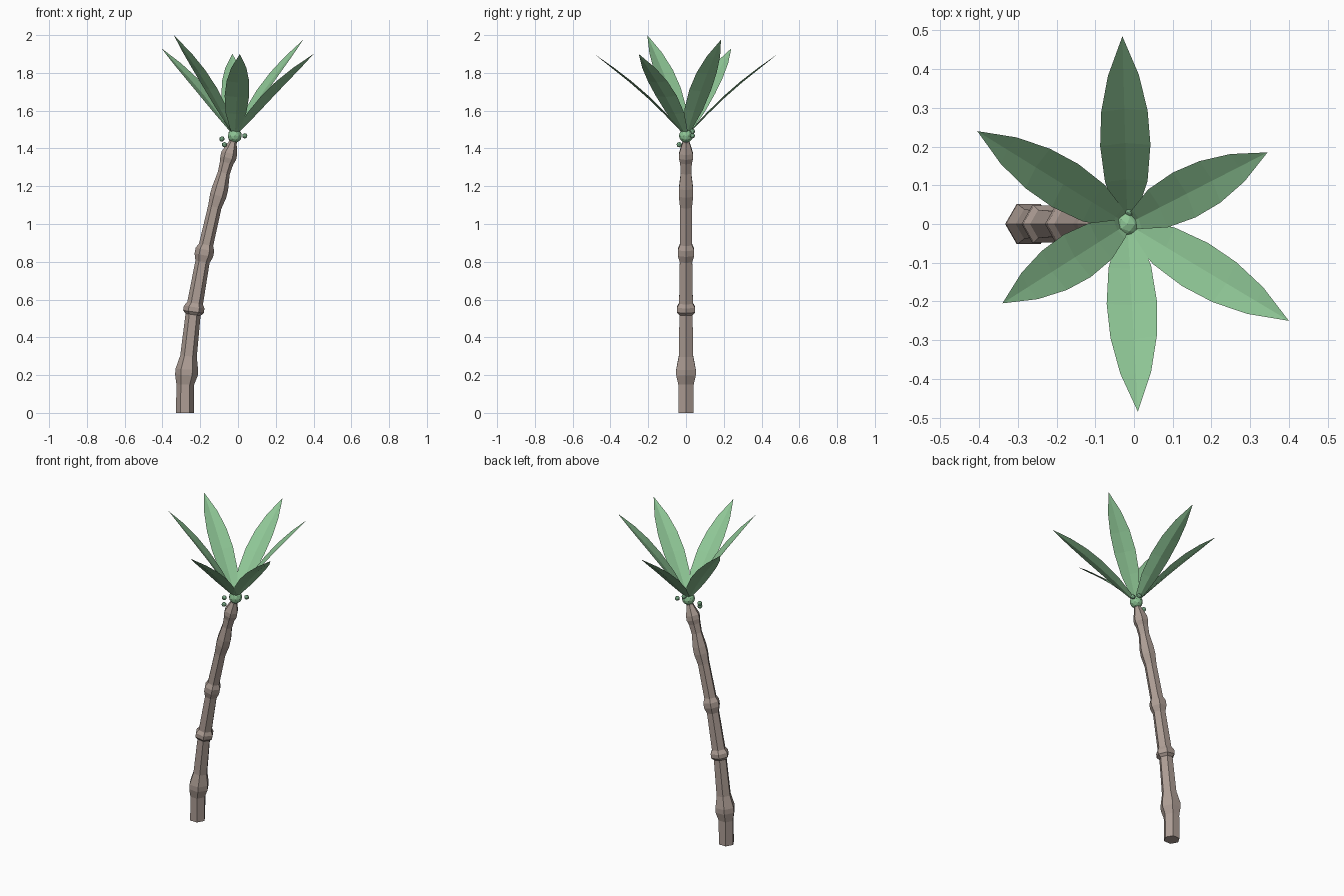
import bpy, bmesh, math
from mathutils import Vector

if "Cube" in bpy.data.objects:
    bpy.data.objects.remove(bpy.data.objects["Cube"])


def material(name, color):
    m = bpy.data.materials.new(name)
    m.diffuse_color = (*color, 1)
    m.use_nodes = True
    m.node_tree.nodes["Principled BSDF"].inputs["Base Color"].default_value = m.diffuse_color
    return m


BARK = material("bark", (0.42, 0.34, 0.30))
LEAF = material("leaf_green", (0.27, 0.56, 0.30))
FRUIT = material("fruit_green", (0.22, 0.46, 0.27))


def finish(bm, name, mat):
    bmesh.ops.recalc_face_normals(bm, faces=bm.faces)
    mesh = bpy.data.meshes.new(name)
    bm.to_mesh(mesh)
    bm.free()
    mesh.materials.append(mat)
    obj = bpy.data.objects.new(name, mesh)
    bpy.context.collection.objects.link(obj)
    return obj


# Trunk: hexagonal rings (x, z, radius, tilt in degrees) with swollen joints
RINGS = [
    (-0.281, 0.00, 0.047, 0), (-0.279, 0.15, 0.047, 0),
    (-0.273, 0.20, 0.060, 3), (-0.271, 0.23, 0.060, 3),
    (-0.262, 0.30, 0.044, 6), (-0.238, 0.52, 0.040, 8),
    (-0.236, 0.535, 0.055, 8), (-0.232, 0.56, 0.055, 8),
    (-0.227, 0.58, 0.042, 9), (-0.188, 0.80, 0.038, 10),
    (-0.181, 0.835, 0.050, 11), (-0.175, 0.865, 0.050, 11),
    (-0.169, 0.89, 0.038, 11), (-0.123, 1.09, 0.036, 14),
    (-0.105, 1.15, 0.044, 15), (-0.094, 1.19, 0.043, 15),
    (-0.075, 1.27, 0.032, 15), (-0.060, 1.325, 0.036, 15),
    (-0.052, 1.35, 0.043, 15), (-0.046, 1.375, 0.042, 15),
    (-0.028, 1.43, 0.022, 16), (-0.018, 1.465, 0.020, 16),
]
bm = bmesh.new()
loops = []
for x, z, r, tilt in RINGS:
    t = math.radians(tilt)
    loop = []
    for i in range(6):
        a = i * math.pi / 3
        c = r * math.cos(a)
        loop.append(bm.verts.new((x + c * math.cos(t), r * math.sin(a), z - c * math.sin(t))))
    loops.append(loop)
for lo, hi in zip(loops, loops[1:]):
    for i in range(6):
        j = (i + 1) % 6
        bm.faces.new((lo[i], lo[j], hi[j], hi[i]))
bm.faces.new(loops[0])
bm.faces.new(loops[-1])
finish(bm, "trunk", BARK)


# Crown bud and small fruits
def ball(name, loc, r, detail, mat):
    bm = bmesh.new()
    bmesh.ops.create_icosphere(bm, subdivisions=detail, radius=r)
    bmesh.ops.translate(bm, verts=bm.verts, vec=loc)
    finish(bm, name, mat)


CROWN = Vector((-0.017, 0, 1.467))
ball("crown_bud", CROWN, 0.038, 2, LEAF)
for i, p in enumerate([(-0.085, -0.015, 1.45), (-0.072, -0.036, 1.42), (0.036, 0.034, 1.467),
                       (-0.01, 0.034, 1.49)]):
    ball(f"fruit_{i + 1}", p, 0.014, 2, FRUIT)

# Leaves: pointed blades with a shallow midrib fold, bowed slightly upward
PROFILE = [(0.0, 0.010), (0.08, 0.028), (0.25, 0.055), (0.45, 0.065),
           (0.63, 0.060), (0.81, 0.040)]
TIPS = [(-0.03, 0.485, 1.90), (-0.405, 0.24, 1.93), (0.345, 0.185, 1.975),
        (-0.34, -0.205, 2.0), (0.01, -0.485, 1.90), (0.40, -0.25, 1.90)]
for n, tip in enumerate(TIPS):
    tip = Vector(tip)
    axis = tip - CROWN
    side = Vector((-axis.y, axis.x, 0)).normalized()
    up = axis.cross(side).normalized()
    bm = bmesh.new()
    rows = []
    for t, w in PROFILE:
        mid = CROWN + axis * t + up * 0.018 * math.sin(math.pi * t)
        rows.append([bm.verts.new(mid + side * w * s + up * (-0.004 if s == 0 else w * 0.08))
                     for s in (-1, 0, 1)])
    for a, b in zip(rows, rows[1:]):
        for k in (0, 1):
            bm.faces.new((a[k], a[k + 1], b[k + 1], b[k]))
    end = bm.verts.new(tip)
    for k in (0, 1):
        bm.faces.new((rows[-1][k], rows[-1][k + 1], end))
    finish(bm, f"leaf_{n + 1}", LEAF)
